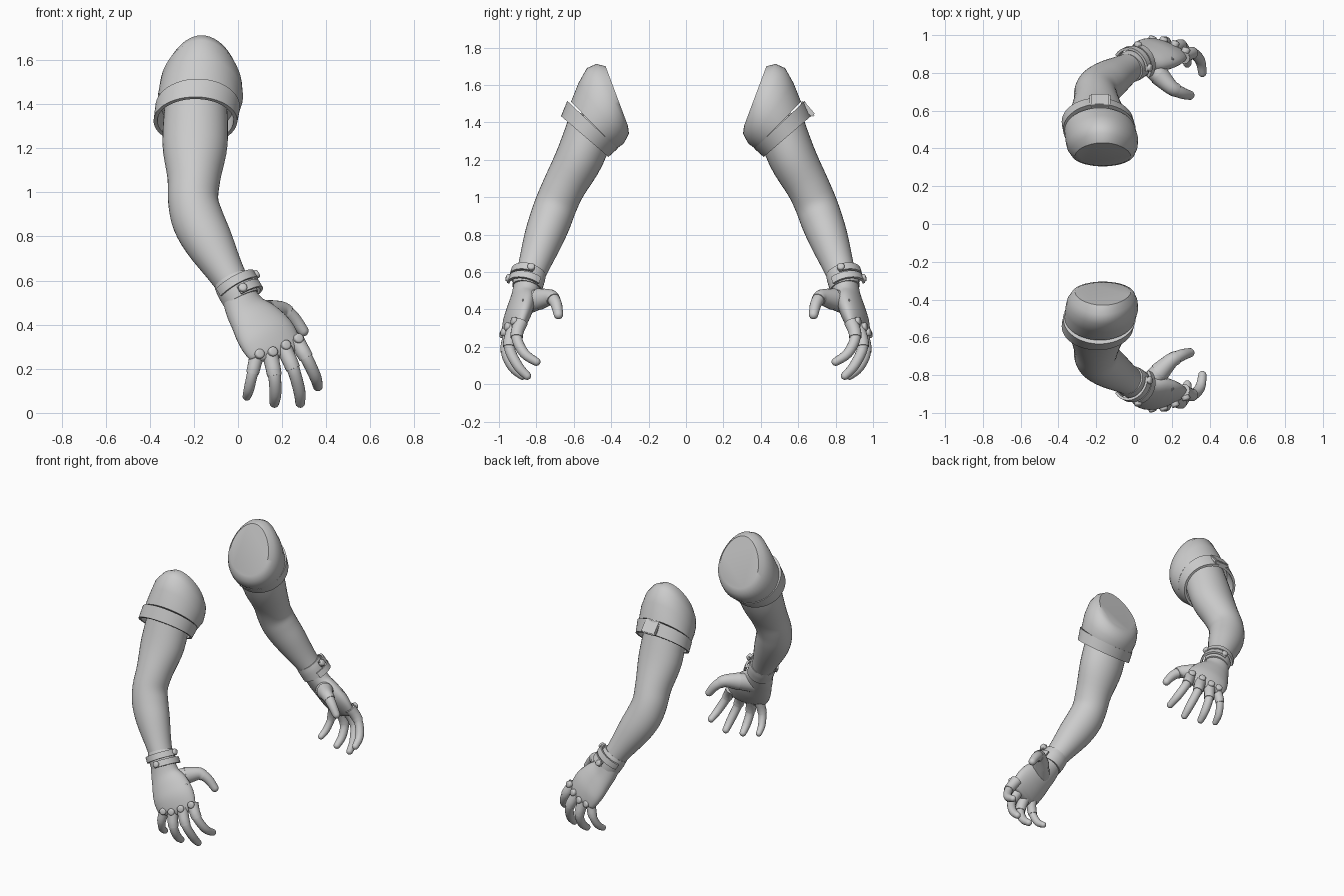
import bpy, bmesh
from math import sin, cos, pi, radians
from mathutils import Vector as V

if "Cube" in bpy.data.objects:
    bpy.data.objects.remove(bpy.data.objects["Cube"])

grey = bpy.data.materials.new("plain grey")
grey.use_nodes = True
grey.diffuse_color = (0.6, 0.6, 0.6, 1)
grey.node_tree.nodes["Principled BSDF"].inputs["Base Color"].default_value = (0.6, 0.6, 0.6, 1)


def finish(name, bm, paired=True):
    """Turn a bmesh into a smooth object, mirrored to the other arm if paired."""
    bmesh.ops.recalc_face_normals(bm, faces=bm.faces)
    mesh = bpy.data.meshes.new(name)
    bm.to_mesh(mesh)
    bm.free()
    mesh.materials.append(grey)
    ob = bpy.data.objects.new(name, mesh)
    bpy.context.collection.objects.link(ob)
    bpy.ops.object.select_all(action='DESELECT')
    ob.select_set(True)
    bpy.context.view_layer.objects.active = ob
    bpy.ops.object.shade_smooth_by_angle(angle=radians(42))
    if paired:
        mod = ob.modifiers.new("other arm", 'MIRROR')
        mod.use_axis = (False, True, False)
        mod.use_clip = False
        mod.use_mirror_merge = False
    return ob


def loft(name, rings, sides=32):
    """Skin elliptical rings given as (centre, u, v, egg)."""
    bm = bmesh.new()
    loops = []
    for c, u, v, egg in rings:
        angles = [2 * pi * i / sides for i in range(sides)]
        loops.append([bm.verts.new(c + u * cos(a) * (1 - egg * sin(a)) + v * sin(a)) for a in angles])
    for a, b in zip(loops, loops[1:]):
        for i in range(sides):
            j = (i + 1) % sides
            bm.faces.new((a[i], a[j], b[j], b[i]))
    bm.faces.new(loops[0])
    bm.faces.new(loops[-1])
    return finish(name, bm)


def frame(t, hint):
    t = t.normalized()
    u = (hint - t * hint.dot(t)).normalized()
    return u, t.cross(u)


def spline(points, steps=4):
    """Catmull-Rom through tuples of any length."""
    p = [points[0]] + list(points) + [points[-1]]
    out = []
    for a, b, c, d in zip(p, p[1:], p[2:], p[3:]):
        for k in range(steps):
            s = k / steps
            out.append([0.5 * (2 * q + (r - o) * s + (2 * o - 5 * q + 4 * r - w) * s * s
                               + (3 * q - o - 3 * r + w) * s ** 3)
                        for o, q, r, w in zip(a, b, c, d)])
    return out + [list(points[-1])]


def tube(name, stations, hint=V((1, 0, 0)), tip=0.0, sides=24):
    """Smooth limb through (x, y, z, half width, half depth), with a rounded tip."""
    pts = spline(stations)
    if tip:
        end, prev = pts[-1], pts[-2]
        d = (V(end[:3]) - V(prev[:3])).normalized()
        for k in (20, 40, 60, 75, 87):
            a = radians(k)
            pts.append([*(V(end[:3]) + d * tip * sin(a)), end[3] * cos(a), end[4] * cos(a)])
    rings = []
    for i, p in enumerate(pts):
        t = V(pts[min(i + 1, len(pts) - 1)][:3]) - V(pts[max(i - 1, 0)][:3])
        u, v = frame(t, hint)
        rings.append((V(p[:3]), u * p[3], v * p[4], 0))
    return loft(name, rings, sides)


def slant(top, bottom, x, half, egg=0.0, scale=1.0):
    """Ring spanning a top and a bottom (y, z) point."""
    a, b = V((x, *top)), V((x, *bottom))
    return ((a + b) / 2, V((half * scale, 0, 0)), (a - b) / 2 * scale, egg)


def plate(name, centre, normal, hint, size, paired=True):
    bm = bmesh.new()
    n = V(normal).normalized()
    u, v = frame(n, V(hint))
    bmesh.ops.create_cube(bm, size=1)
    for vert in bm.verts:
        q = vert.co.copy()
        vert.co = V(centre) + u * q.x * size[0] + v * q.y * size[1] + n * q.z * size[2]
    bmesh.ops.bevel(bm, geom=bm.edges[:], offset=min(size) * 0.25, segments=2, affect='EDGES')
    return finish(name, bm, paired)


def stud(name, centre, normal, radius, height):
    n = V(normal).normalized()
    u, v = frame(n, V((0.3, 0.2, 1)))
    shape = ((-1, 1), (0.5, 1), (0.85, 0.85), (1, 0.55))
    return loft(name, [(V(centre) + n * height * h, u * radius * s, v * radius * s, 0)
                       for h, s in shape], 20)


# Shoulder sleeve with a flat cut end
sleeve = [
    slant((-.43, 1.70), (-.31, 1.38), -.165, .145, .15),
    slant((-.48, 1.712), (-.305, 1.34), -.165, .168, .15),
    slant((-.53, 1.69), (-.32, 1.31), -.168, .185, .13),
    slant((-.575, 1.61), (-.335, 1.285), -.17, .192, .08),
    slant((-.615, 1.51), (-.37, 1.26), -.18, .188),
]
loft("shoulder_sleeve", sleeve, 48)

# Turned up sleeve cuff, open towards the arm
upper, lower = ((-.635, 1.515), (-.365, 1.26)), ((-.668, 1.433), (-.415, 1.215))
loft("sleeve_cuff", [
    slant(*upper, -.183, .185, 0, .93), slant(*upper, -.183, .192),
    slant(*lower, -.193, .19), slant(*lower, -.193, .19, 0, .91),
    slant(*upper, -.183, .185, 0, .88)], 48)
plate("cuff_loop", (-.18, .65, 1.472), (0, .76, .65), (1, 0, 0), (.11, .1, .025), paired=False)

# Bare arm from the sleeve to the wrist
tube("arm", [
    (-.19, -.49, 1.42, .14, .13), (-.195, -.565, 1.22, .148, .128),
    (-.20, -.65, 1.06, .12, .115), (-.203, -.695, .96, .114, .113),
    (-.18, -.728, .87, .118, .112), (-.13, -.765, .77, .11, .104),
    (-.05, -.815, .63, .082, .083), (.01, -.85, .53, .07, .07)], sides=36)

# Glove: wrist band and hand
tube("glove_band", [(-.03, -.825, .602, .084, .08), (-.012, -.837, .568, .088, .084),
                    (.015, -.85, .515, .085, .08)], sides=32)
across = V((.87, .35, .33))
tube("hand", [
    (.0, -.845, .54, .077, .074), (.035, -.865, .47, .096, .066),
    (.085, -.885, .41, .125, .064), (.13, -.905, .35, .138, .06),
    (.165, -.922, .29, .13, .045), (.175, -.927, .265, .11, .034)], across, .02, 32)

# Fingers, gloved to the middle joint, with round knuckle pads
fingers = {
    "index": ((.262, -.885, .33), (.31, -.905, .25), (.35, -.865, .165), (.362, -.80, .12)),
    "middle": ((.205, -.92, .30), (.25, -.945, .20), (.278, -.90, .10), (.282, -.85, .045)),
    "ring": ((.145, -.94, .27), (.165, -.96, .17), (.17, -.925, .09), (.165, -.875, .045)),
    "little": ((.085, -.945, .26), (.066, -.952, .18), (.05, -.92, .11), (.04, -.875, .075)),
}
back = V((.33, -.92, .2)).normalized()
for name, path in fingers.items():
    size = 0.88 if name == "little" else 1.0
    radii = [r * size for r in (.036, .029, .027, .022)]
    stations = [(*p, r, r) for p, r in zip(path, radii)]
    tube(name + "_finger", stations, across, radii[-1], 16)
    glove = [V(q[:3]) for q in spline(stations)[:5]]
    tube(name + "_glove_sleeve", [(*q, r * size, r * size) for q, r in
                                  zip(glove, (.039, .037, .035, .034, .033))], across, sides=16)
    stud(name + "_knuckle_pad", V(path[0]) + back * .04, back, .022, .012)

# Thumb with its gloved lower half
thumb = [(.07, -.86, .43, .06, .055), (.135, -.785, .455, .054, .05),
         (.195, -.725, .465, .038, .036), (.25, -.695, .43, .031, .031),
         (.295, -.682, .372, .025, .025)]
tube("thumb", thumb, V((0, 0, 1)), .025, 20)
tube("thumb_glove_sleeve", [(*p[:3], p[3] + .004, p[4] + .004) for p in thumb[1:3]]
     + [(.225, -.708, .451, .037, .037)], V((0, 0, 1)), sides=20)
plate("hand_back_tab", (.195, -.885, .435), (.62, -.72, .3), (.5, .1, -.8), (.025, .05, .012))


# Two wrist straps, each closed with a button
axis = V((.5, -.25, -.83)).normalized()
su, sv = frame(axis, V((1, 0, 0)))


def strap(name, centre, start, stop, radius, button):
    bm = bmesh.new()
    rows = []
    for k in range(21):
        a = radians(start + (stop - start) * k / 20)
        out = su * cos(a) + sv * sin(a)
        rows.append([bm.verts.new(V(centre) + out * r + axis * w) for r, w in
                     ((radius, -.02), (radius, .02), (radius - .014, .02), (radius - .014, -.02))])
    for a, b in zip(rows, rows[1:]):
        for i in range(4):
            bm.faces.new((a[i], a[i - 1], b[i - 1], b[i]))
    bm.faces.new(rows[0])
    bm.faces.new(rows[-1])
    finish(name, bm)
    a = radians(button)
    out = su * cos(a) + sv * sin(a)
    stud(name + "_button", V(centre) + out * radius, out, .02, .014)


strap("upper_wrist_strap", (-.01, -.836, .575), -5, 150, .106, 4)
strap("lower_wrist_strap", (.012, -.85, .532), -35, 95, .106, 84)
